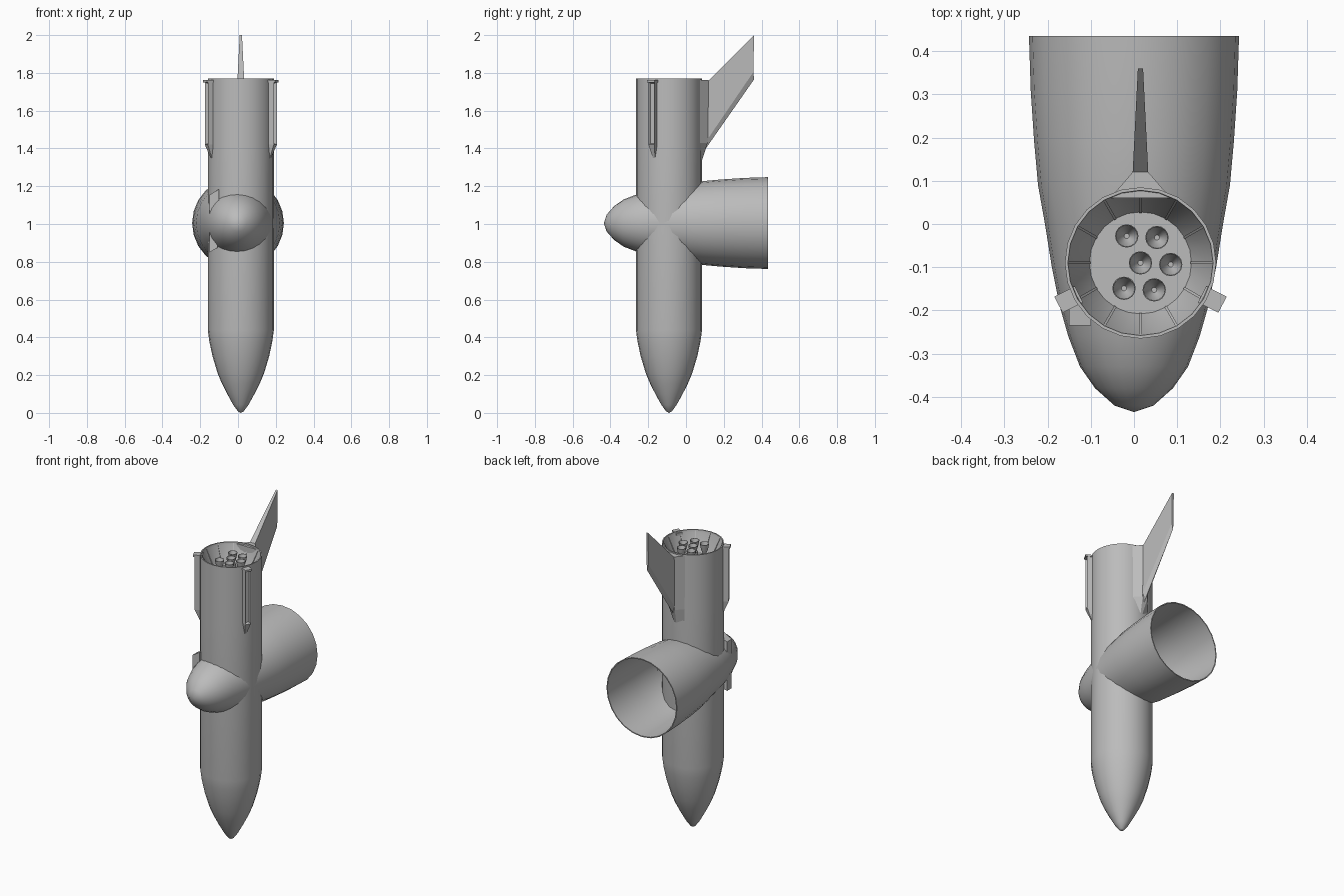
import bpy, bmesh
from math import sin, cos, pi, radians
from mathutils import Matrix, Vector

if "Cube" in bpy.data.objects:
    bpy.data.objects.remove(bpy.data.objects["Cube"])

grey = bpy.data.materials.new("hull grey")
grey.use_nodes = True
grey.diffuse_color = (0.5, 0.5, 0.5, 1)
grey.node_tree.nodes["Principled BSDF"].inputs["Base Color"].default_value = (0.5, 0.5, 0.5, 1)

AXIS = Vector((0.015, -0.09, 0))   # axis of the upright hull
BODY_R = 0.175
TOP = 1.77


def finish(bm, name, matrix=Matrix(), smooth=True):
    bmesh.ops.remove_doubles(bm, verts=bm.verts, dist=0.0001)
    bmesh.ops.recalc_face_normals(bm, faces=bm.faces)
    mesh = bpy.data.meshes.new(name)
    bm.to_mesh(mesh)
    bm.free()
    mesh.materials.append(grey)
    ob = bpy.data.objects.new(name, mesh)
    ob.matrix_world = matrix
    bpy.context.collection.objects.link(ob)
    if smooth:
        bpy.ops.object.select_all(action='DESELECT')
        ob.select_set(True)
        bpy.context.view_layer.objects.active = ob
        bpy.ops.object.shade_smooth_by_angle(angle=radians(30))
    return ob


def lathe(name, profile, sides=24, matrix=Matrix()):
    """Spin (radius, height) points around z."""
    bm = bmesh.new()
    pts = [bm.verts.new((r, 0, z)) for r, z in profile]
    edges = [bm.edges.new(p) for p in zip(pts, pts[1:])]
    bmesh.ops.spin(bm, geom=pts + edges, cent=(0, 0, 0), axis=(0, 0, 1),
                   angle=2 * pi, steps=sides)
    return finish(bm, name, matrix)


def loft(name, sections, matrix=Matrix()):
    """Join matching closed sections and cap both ends."""
    bm = bmesh.new()
    rings = [[bm.verts.new(p) for p in s] for s in sections]
    n = len(rings[0])
    for a, b in zip(rings, rings[1:]):
        for i in range(n):
            j = (i + 1) % n
            bm.faces.new((a[i], a[j], b[j], b[i]))
    bm.faces.new(rings[0])
    bm.faces.new(rings[-1])
    return finish(bm, name, matrix, smooth=False)


def box(name, x, y, z, matrix=Matrix()):
    rect = lambda h: [(x[0], y[0], h), (x[1], y[0], h), (x[1], y[1], h), (x[0], y[1], h)]
    return loft(name, [rect(z[0]), rect(z[1])], matrix)


# Upright hull with its pointed nose down and an engine well on top
FLOOR = 1.65
lathe("main_hull", [(0, 0), (0.015, 0.008), (0.04, 0.042), (0.072, 0.1), (0.1, 0.155),
                    (0.123, 0.21), (0.15, 0.3), (0.167, 0.38), (BODY_R, 0.44),
                    (BODY_R, 1.42), (BODY_R, TOP), (0.168, TOP), (0.166, TOP - 0.015),
                    (0.118, FLOOR), (0, FLOOR)], 24, Matrix.Translation(AXIS))

# Ribs on the sloping wall of the engine well
for i in range(12):
    turn = Matrix.Translation(AXIS) @ Matrix.Rotation(i * pi / 6, 4, 'Z')
    ribs = [[(r, s, z) for s, z in ((-0.003, z0), (0.003, z0), (0.003, z1), (-0.003, z1))]
            for r, z0, z1 in ((0.116, FLOOR - 0.004, FLOOR + 0.012),
                              (0.168, TOP - 0.018, TOP - 0.004))]
    loft("well_rib", ribs, turn)

# Engine bells: one in the middle, five around it
spots = [Vector((0, 0, 0))]
spots += [Vector((0.07 * cos(a), 0.07 * sin(a), 0)) for a in
          (radians(-3 + 60 * k) for k in (-2, -1, 0, 1, 2))]
for p in spots:
    lathe("engine_bell", [(0.018, FLOOR), (0.018, 1.68), (0.011, 1.69), (0.02, 1.715),
                          (0.027, 1.75), (0.025, 1.75), (0.017, 1.715), (0.006, 1.695),
                          (0, 1.695)], 16, Matrix.Translation(AXIS + p))

# Horizontal hull, nose to the front, hollow and open at the back
lathe("cross_hull", [(0, -0.435), (0.045, -0.42), (0.09, -0.38), (0.125, -0.33),
                     (0.152, -0.26), (0.172, -0.19), (0.19, -0.1), (0.206, 0),
                     (0.222, 0.09), (0.231, 0.19), (0.239, 0.31), (0.243, 0.435),
                     (0.237, 0.435), (0.234, 0.31), (0.226, 0.19), (0.217, 0.09),
                     (0.2, 0)], 24,
      Matrix.Translation((0, 0, 1.005)) @ Matrix.Rotation(-pi / 2, 4, 'X'))

# Grooved side rails with caps
for name, angle in (("left", -27), ("right", 207)):
    place = Matrix.Translation(AXIS) @ Matrix.Rotation(radians(angle), 4, 'Z')
    section = lambda r, w, z: [(0.16, -w, z), (r, -w, z), (r, w, z), (0.16, w, z)]
    rail = loft(name + "_rail", [section(0.176, 0.006, 1.35), section(0.205, 0.018, 1.42),
                                 section(0.205, 0.018, 1.75)], place)
    bm = bmesh.new()
    bm.from_mesh(rail.data)
    bm.faces.ensure_lookup_table()
    outer = [f for f in bm.faces if f.normal.x > 0.99]
    bmesh.ops.inset_region(bm, faces=outer, thickness=0.008)
    for f in outer:
        bmesh.ops.translate(bm, verts=f.verts, vec=(-0.015, 0, 0))
    bm.to_mesh(rail.data)
    bm.free()
    box(name + "_rail_cap", (0.16, 0.213), (-0.021, 0.021), (1.75, 1.762), place)

# Small spine beside the cross hull
loft("side_spine", [[(-0.15, -0.235, 0.85), (-0.108, -0.235, 0.875),
                     (-0.108, -0.17, 0.875), (-0.15, -0.19, 0.85)],
                    [(-0.15, -0.235, 1.155), (-0.1, -0.235, 1.185),
                     (-0.1, -0.17, 1.185), (-0.15, -0.19, 1.155)]])

# Swept tail fin, thinning to a bevelled lower edge
cx = AXIS.x
rows = []
for s in (-1, 1):
    rows.append([(cx + s * w, y, z) for w, y, z in (
        (0.018, 0.08, 1.44), (0.018, 0.115, 1.45), (0.006, 0.357, 1.805),
        (0.006, 0.36, 2.0), (0.018, 0.12, 1.76), (0.018, 0.08, 1.76))])
loft("tail_fin", rows)
bm = bmesh.new()
edge = [bm.verts.new(p) for p in (rows[0][1], rows[0][2], (cx, 0.36, 1.765),
                                  (cx, 0.105, 1.4), rows[1][1], rows[1][2])]
for ids in ((0, 1, 2, 3), (4, 5, 2, 3), (0, 3, 4), (1, 2, 5)):
    bm.faces.new([edge[i] for i in ids])
finish(bm, "fin_edge", smooth=False)

# Fairing at the fin root
root = lambda y, w, z: [(cx - 0.07, 0.06, z), (cx - w, y, z), (cx + w, y, z), (cx + 0.07, 0.06, z)]
loft("fin_fairing", [root(0.082, 0.006, 1.33), root(0.115, 0.018, 1.43),
                     root(0.12, 0.018, 1.762)])
